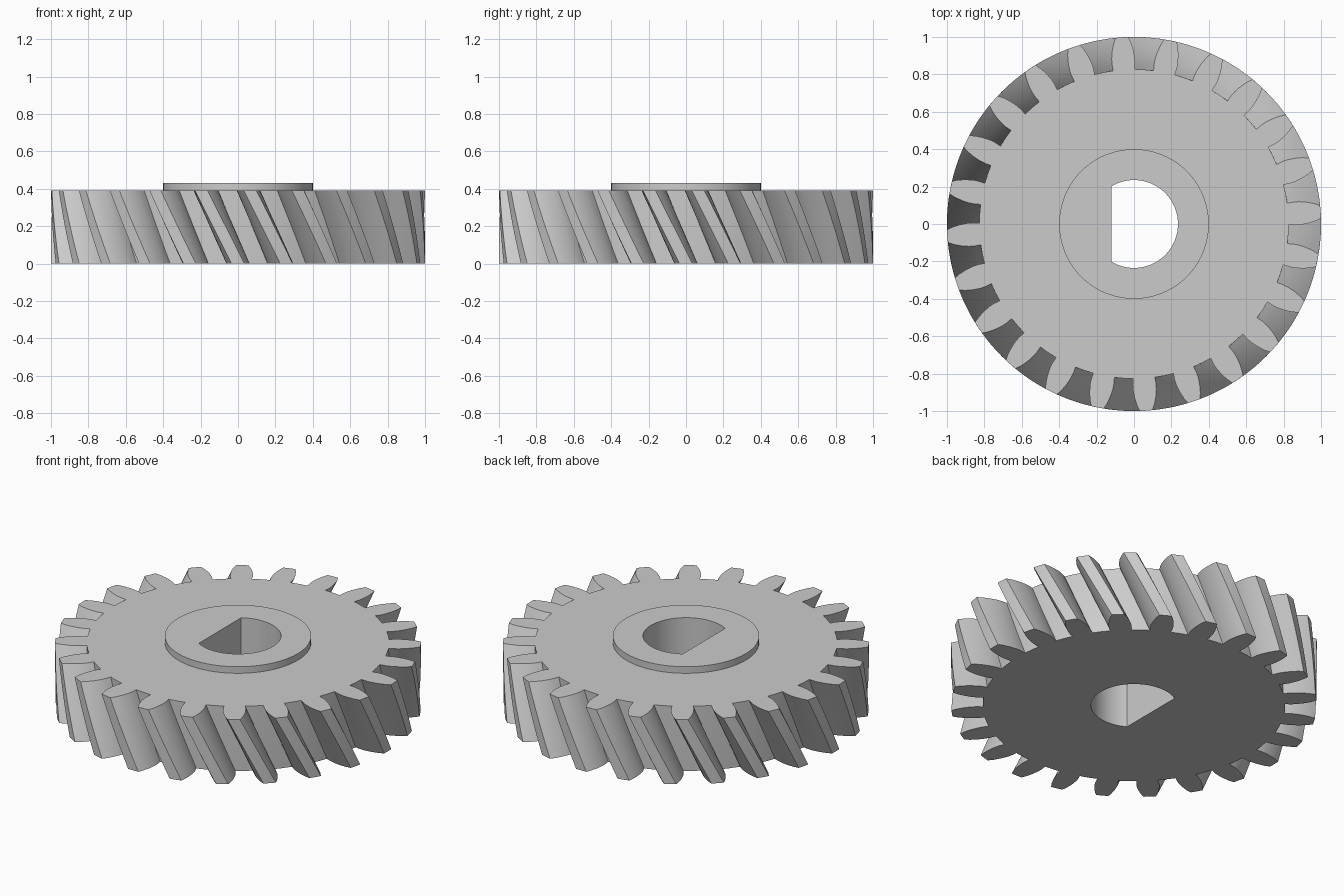
import bpy
import bmesh
from math import radians, sin, cos, acos

cube = bpy.data.objects.get("Cube")
if cube:
    bpy.data.objects.remove(cube)

TEETH = 24
FACE_Z, HUB_Z = 0.39, 0.43
TWIST = radians(-11.3)
LAYERS = 10
HUB_R, BORE_R, FLAT_X = 0.4, 0.235, -0.12

bm = bmesh.new()


def ring(outline, z, turn=0.0):
    """Closed loop of vertices from (radius, angle) pairs."""
    verts = [bm.verts.new((r * cos(a + turn), r * sin(a + turn), z)) for r, a in outline]
    for i, v in enumerate(verts):
        bm.edges.new((verts[i - 1], v))
    return verts


def wall(lower, upper):
    """Side faces between two matching loops."""
    for i in range(len(lower)):
        bm.faces.new((lower[i - 1], lower[i], upper[i], upper[i - 1]))


def cap(outer, inner):
    """Flat face between an outline and the hole inside it."""
    edges = [bm.edges.get((loop[i - 1], loop[i]))
             for loop in (outer, inner) for i in range(len(loop))]
    bm_fill = bmesh.ops.triangle_fill(bm, edges=edges, use_beauty=True)
    return bm_fill


# Tooth outline: bulging flanks, narrow tip
flank = [(0.827, 4.0), (0.86, 4.15), (0.89, 4.0), (0.93, 3.5), (0.97, 2.75), (1.0, 1.95)]
tooth = ([(r, -h) for r, h in flank] + [(1.0, 0.0)]
         + [(r, h) for r, h in reversed(flank)] + [(0.827, 7.5)])
gear_outline = [(r, radians(a + k * 360 / TEETH)) for k in range(TEETH) for r, a in tooth]

# Hub circle and D-shaped bore
hub_outline = [(HUB_R, radians(i * 360 / 96)) for i in range(96)]
corner = acos(FLAT_X / BORE_R)
bore_outline = [(BORE_R, -corner + 2 * corner * i / 48) for i in range(49)]

# Helical toothed rim
layers = [ring(gear_outline, FACE_Z * i / LAYERS, TWIST * i / LAYERS)
          for i in range(LAYERS + 1)]
for lower, upper in zip(layers, layers[1:]):
    wall(lower, upper)

# Raised hub and shaft bore
hub_low, hub_top = ring(hub_outline, FACE_Z), ring(hub_outline, HUB_Z)
bore_low, bore_top = ring(bore_outline, 0.0), ring(bore_outline, HUB_Z)
wall(hub_low, hub_top)
wall(bore_low, bore_top)

# Flat end faces
cap(layers[0], bore_low)
cap(layers[-1], hub_low)
cap(hub_top, bore_top)
bmesh.ops.recalc_face_normals(bm, faces=bm.faces[:])

mesh = bpy.data.meshes.new("helical_gear")
bm.to_mesh(mesh)
bm.free()
gear = bpy.data.objects.new("helical_gear", mesh)
bpy.context.collection.objects.link(gear)

# Plain grey material
colour = (0.6, 0.6, 0.6, 1.0)
grey = bpy.data.materials.new("light_grey")
grey.use_nodes = True
grey.diffuse_color = colour
grey.node_tree.nodes["Principled BSDF"].inputs["Base Color"].default_value = colour
mesh.materials.append(grey)

bpy.ops.object.select_all(action="DESELECT")
gear.select_set(True)
bpy.context.view_layer.objects.active = gear
bpy.ops.object.shade_smooth_by_angle(angle=radians(28))
